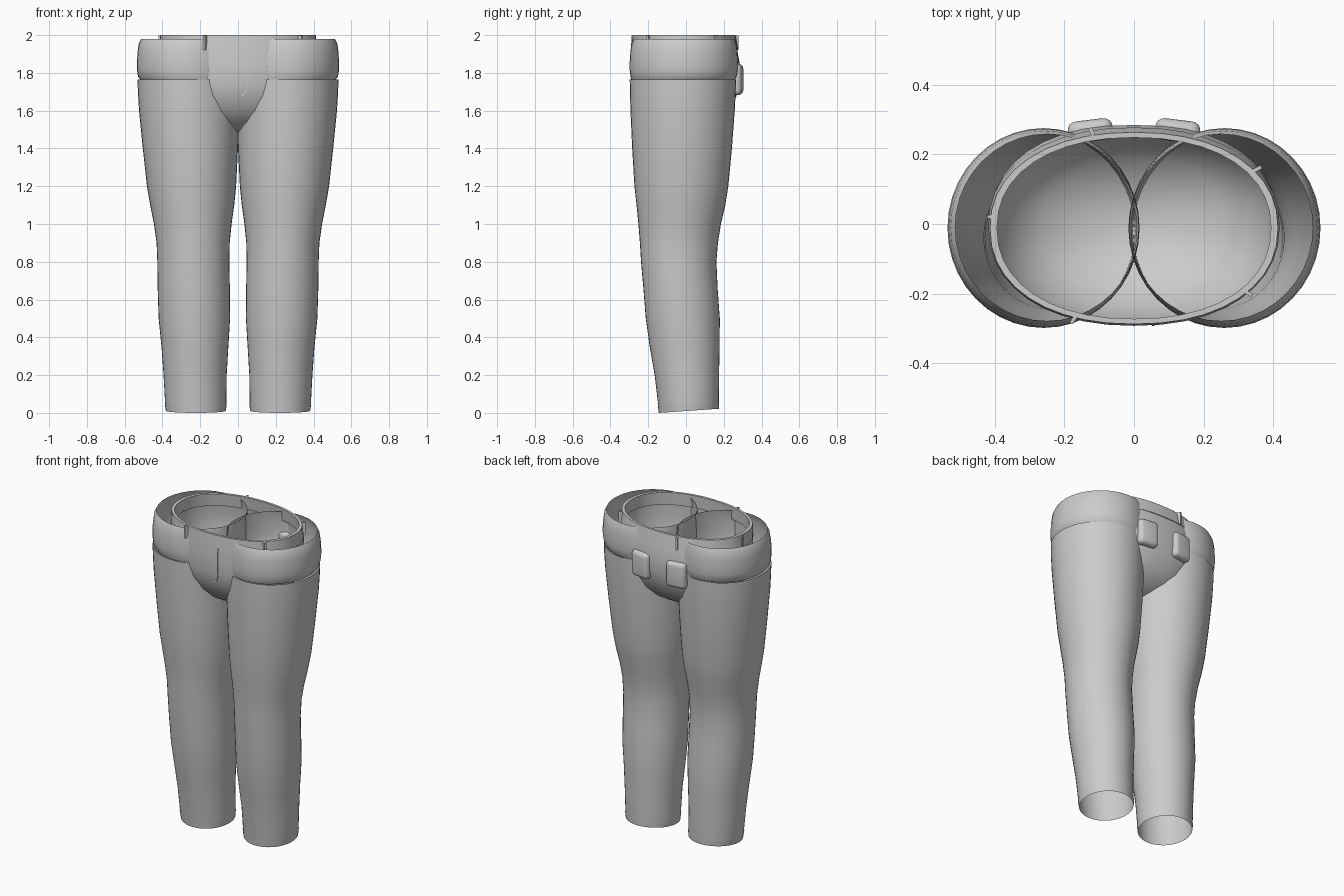
import bpy, bmesh, math
from mathutils import Vector

if "Cube" in bpy.data.objects:
    bpy.data.objects.remove(bpy.data.objects["Cube"])

grey = bpy.data.materials.new("light_grey_cloth")
grey.diffuse_color = (0.6, 0.6, 0.6, 1)
grey.use_nodes = True
grey.node_tree.nodes["Principled BSDF"].inputs["Base Color"].default_value = grey.diffuse_color
SEG = 40


def finish(bm, name, angle=40):
    bmesh.ops.recalc_face_normals(bm, faces=bm.faces)
    me = bpy.data.meshes.new(name)
    bm.to_mesh(me)
    bm.free()
    me.materials.append(grey)
    ob = bpy.data.objects.new(name, me)
    bpy.context.collection.objects.link(ob)
    bpy.ops.object.select_all(action='DESELECT')
    ob.select_set(True)
    bpy.context.view_layer.objects.active = ob
    bpy.ops.object.shade_smooth_by_angle(angle=math.radians(angle))
    return ob


def oval(a, x0, x1, y0, y1, power=2.0):
    """Point on a rounded outline between the given limits."""
    c, s = math.cos(a), math.sin(a)
    e = 2 / power
    px = math.copysign(abs(c) ** e, c)
    py = math.copysign(abs(s) ** e, s)
    return (x0 + x1) / 2 + px * (x1 - x0) / 2, (y0 + y1) / 2 + py * (y1 - y0) / 2


def loft(name, rings, power=2.0, tilt=0.0, pole=None, loop=False):
    """Skin rings of (z, x0, x1, y0, y1); tilt raises the back of the first ring."""
    bm = bmesh.new()
    rows = []
    for i, (z, x0, x1, y0, y1) in enumerate(rings):
        row = []
        for k in range(SEG):
            x, y = oval(2 * math.pi * k / SEG, x0, x1, y0, y1, power)
            dz = tilt * (y - y0) / (y1 - y0) if i == 0 else 0
            row.append(bm.verts.new((x, y, z + dz)))
        rows.append(row)
    pairs = list(zip(rows, rows[1:])) + ([(rows[-1], rows[0])] if loop else [])
    for a, b in pairs:
        for k in range(SEG):
            j = (k + 1) % SEG
            bm.faces.new((a[k], a[j], b[j], b[k]))
    if pole:
        p = bm.verts.new(pole)
        for k in range(SEG):
            bm.faces.new((rows[-1][k], rows[-1][(k + 1) % SEG], p))
    return finish(bm, name)


def mirrored(rings):
    return [(z, -x1, -x0, y0, y1) for z, x0, x1, y0, y1 in rings]


# Trouser legs: open tubes
leg = [
    (0.00, 0.066, 0.380, -0.142, 0.173), (0.05, 0.062, 0.386, -0.148, 0.174),
    (0.20, 0.060, 0.394, -0.166, 0.175), (0.35, 0.051, 0.405, -0.192, 0.178),
    (0.50, 0.042, 0.420, -0.213, 0.179), (0.65, 0.043, 0.425, -0.225, 0.168),
    (0.80, 0.046, 0.427, -0.238, 0.161), (0.90, 0.044, 0.431, -0.244, 0.169),
    (1.00, 0.034, 0.445, -0.252, 0.185), (1.10, 0.020, 0.465, -0.262, 0.208),
    (1.20, 0.010, 0.482, -0.273, 0.224), (1.40, 0.000, 0.504, -0.285, 0.243),
    (1.60, -0.008, 0.524, -0.294, 0.258), (1.70, -0.012, 0.530, -0.297, 0.263),
    (1.765, -0.014, 0.532, -0.298, 0.265)]
# Hem at the foot and bulging band around each hip
hem = [(0.00, 0.064, 0.382, -0.144, 0.175), (0.05, 0.060, 0.388, -0.150, 0.176)]
band = [
    (1.762, -0.008, 0.515, -0.288, 0.258), (1.780, -0.013, 0.529, -0.294, 0.268),
    (1.815, -0.016, 0.535, -0.298, 0.274), (1.860, -0.016, 0.535, -0.298, 0.275),
    (1.910, -0.015, 0.532, -0.295, 0.273), (1.955, -0.014, 0.526, -0.288, 0.267),
    (1.980, -0.013, 0.513, -0.278, 0.258)]
for side, flip in (("right", lambda r: r), ("left", mirrored)):
    loft(side + "_leg", flip(leg), tilt=0.022)
    loft(side + "_hem", flip(hem), tilt=0.022)
    loft(side + "_hip_band", flip(band))

# Seat: rounded bowl joining the legs
SEAT = [(1.995, 0.408, -0.281, 0.256), (1.92, 0.413, -0.286, 0.272),
        (1.85, 0.413, -0.290, 0.284), (1.75, 0.403, -0.288, 0.284),
        (1.68, 0.380, -0.274, 0.268), (1.60, 0.330, -0.236, 0.235),
        (1.54, 0.262, -0.182, 0.182), (1.50, 0.170, -0.118, 0.118),
        (1.48, 0.085, -0.060, 0.060)]
loft("seat", [(z, -r, r, f, b) for z, r, f, b in SEAT], power=2.3, pole=(0, 0, 1.474))

# Waistband: thin closed ring
waist = [(1.92, 0.418, -0.292, 0.277), (2.0, 0.413, -0.287, 0.263),
         (2.0, 0.393, -0.272, 0.248), (1.92, 0.398, -0.276, 0.258)]
loft("waistband", [(z, -r, r, f, b) for z, r, f, b in waist], power=2.2, loop=True)


def block(name, centre, size, turn=0.0, bevel=0.0, lean=0.0):
    bm = bmesh.new()
    bmesh.ops.create_cube(bm, size=1)
    bmesh.ops.scale(bm, vec=size, verts=bm.verts)
    if bevel:
        bmesh.ops.bevel(bm, geom=bm.edges[:], offset=bevel, segments=4,
                        profile=0.5, affect='EDGES')
    ob = finish(bm, name, 50)
    ob.location = centre
    ob.rotation_euler = (lean, 0, turn)
    return ob


# Belt loops standing on the waistband
for i, (x, y) in enumerate([(-0.12, 0.262), (0.352, 0.157), (-0.406, 0.02),
                            (0.325, -0.197), (-0.172, -0.272)]):
    block("belt_loop_%d" % (i + 1), (x, y, 1.96), (0.03, 0.011, 0.078),
          turn=math.atan2(y + 0.013, x))

# Back pockets: soft padded patches
for s in (-1, 1):
    block("back_pocket", (s * 0.125, 0.268, 1.765), (0.13, 0.062, 0.165),
          turn=-s * 0.12, bevel=0.026)


def front_y(x, z):
    """Front of the seat at the given place."""
    for (za, ra, fa, ba), (zb, rb, fb, bb) in zip(SEAT, SEAT[1:]):
        if zb <= z <= za:
            t = (za - z) / (za - zb)
            r, f, b = ra + (rb - ra) * t, fa + (fb - fa) * t, ba + (bb - ba) * t
            h = (1 - abs(x / r) ** 2.3) ** (1 / 2.3)
            return (f + b) / 2 - h * (b - f) / 2
    return 0


# Fly seam: narrow raised strip down the front
bm = bmesh.new()
path = [(0.055, 1.92), (0.055, 1.85), (0.055, 1.78), (0.05, 1.73), (0.04, 1.70), (0.018, 1.68)]
rows = []
for i, (x, z) in enumerate(path):
    a, b = path[max(i - 1, 0)], path[min(i + 1, len(path) - 1)]
    n = Vector((b[1] - a[1], a[0] - b[0])).normalized() * 0.004
    rows.append([bm.verts.new((x + k * n.x, front_y(x, z) + d, z + k * n.y))
                 for k, d in ((-1, 0.002), (-1, -0.004), (1, -0.004), (1, 0.002))])
for a, b in zip(rows, rows[1:]):
    for k in range(4):
        bm.faces.new((a[k], a[(k + 1) % 4], b[(k + 1) % 4], b[k]))
bm.faces.new(rows[0])
bm.faces.new(rows[-1])
finish(bm, "fly_seam")
